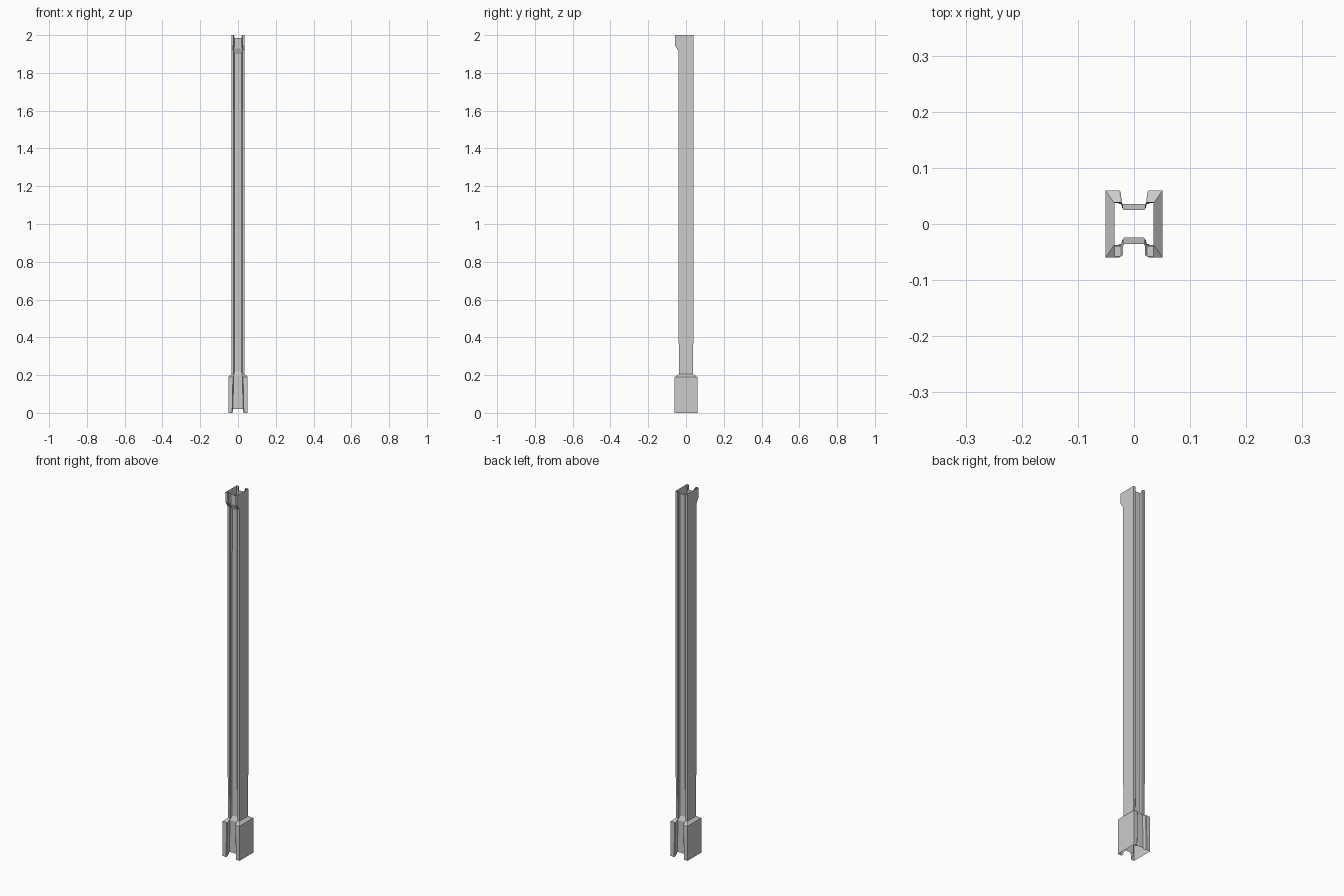
import bpy, bmesh

if "Cube" in bpy.data.objects:
    bpy.data.objects.remove(bpy.data.objects["Cube"])

C = 0.003  # chamfer on the inner flange lips


def half_face(side, y, g, p, py, z, pz):
    """Groove-to-corner points of one face, right half (side -1 front, +1 back)."""
    return [(p, side * py, pz),
            (g, side * (py + 0.004), (z + pz) / 2),
            (g, side * (y - C), z),
            (g + C, side * y, z)]


def ring(level):
    z, pz, x, (yf, yb), g, p, (pf, pb) = level
    front = half_face(-1, yf, g, p, pf, z, pz) + [(x, -yf, z)]
    back = half_face(1, yb, g, p, pb, z, pz) + [(x, yb, z)]
    right = front + [(x, 0, z)] + back[::-1]
    left = [(-a, b, c) for a, b, c in reversed(right)]
    return right + left


def loft(name, levels):
    """Open-ended shell through a stack of sections."""
    bm = bmesh.new()
    rings = [[bm.verts.new(co) for co in ring(lv)] for lv in levels]
    for lo, hi in zip(rings, rings[1:]):
        n = len(lo)
        for i in range(n):
            j = (i + 1) % n
            bm.faces.new((lo[i], lo[j], hi[j], hi[i]))
    me = bpy.data.meshes.new(name)
    bm.to_mesh(me)
    bm.free()
    ob = bpy.data.objects.new(name, me)
    bpy.context.collection.objects.link(ob)
    return ob


# Section: flange z, panel z, half width, (front, back) flange depth,
#          groove half width, panel half width, (front, back) panel depth
foot = (0.0, 0.02, 0.051, (0.06, 0.06), 0.028, 0.027, (0.036, 0.036))
shoulder = (0.19, 0.195, 0.051, (0.06, 0.06), 0.024, 0.023, (0.036, 0.036))
neck = (0.205, 0.218, 0.035, (0.037, 0.037), 0.021, 0.018, (0.025, 0.025))
step = (0.44, 0.44, 0.035, (0.039, 0.039), 0.020, 0.018, (0.025, 0.025))
collar = (1.915, 1.90, 0.035, (0.039, 0.039), 0.020, 0.018, (0.024, 0.025))
flare = (1.945, 1.93, 0.035, (0.058, 0.039), 0.020, 0.018, (0.036, 0.025))
crown = (2.0, 1.985, 0.035, (0.058, 0.039), 0.020, 0.018, (0.036, 0.025))

# Wide plinth with sloped shoulder
loft("base", [foot, shoulder, neck])
# Long grooved column
loft("shaft", [neck, step, collar])
# Head that steps out toward the front
loft("top_bracket", [collar, flare, crown])
